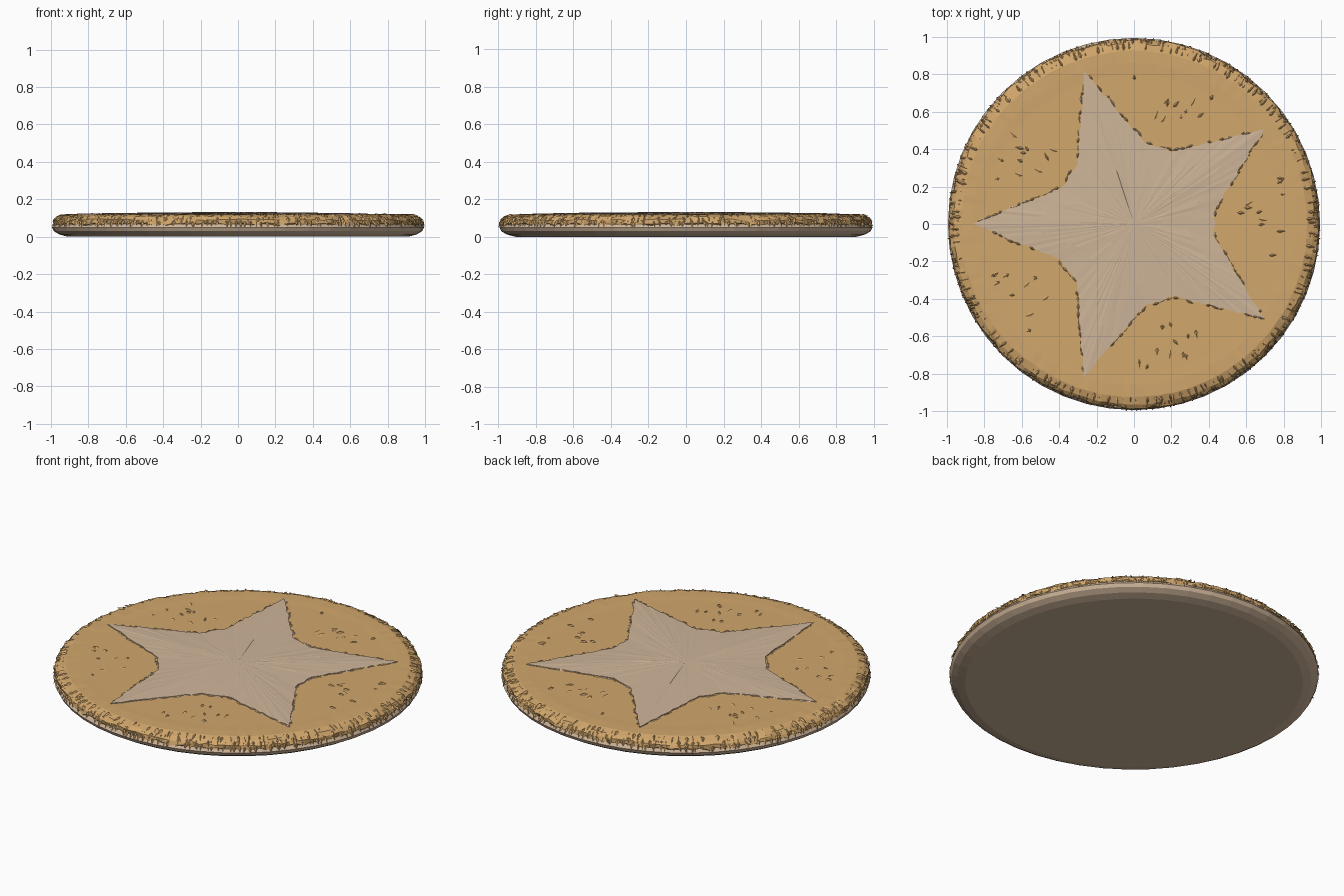
import bpy, bmesh, math, random
from mathutils import Vector

if "Cube" in bpy.data.objects:
    bpy.data.objects.remove(bpy.data.objects["Cube"])

random.seed(4)
rnd = random.uniform


def material(name, rgb):
    m = bpy.data.materials.new(name)
    m.diffuse_color = (*rgb, 1)
    m.use_nodes = True
    m.node_tree.nodes["Principled BSDF"].inputs["Base Color"].default_value = m.diffuse_color
    return m


BEIGE = material("pale beige", (0.62, 0.46, 0.32))
TAN = material("golden tan", (0.64, 0.385, 0.15))


def finish(name, bm, mat):
    bmesh.ops.recalc_face_normals(bm, faces=bm.faces[:])
    me = bpy.data.meshes.new(name)
    bm.to_mesh(me)
    bm.free()
    me.materials.append(mat)
    ob = bpy.data.objects.new(name, me)
    bpy.context.collection.objects.link(ob)
    return ob


def polar(r, a, z):
    return Vector((r * math.cos(a), r * math.sin(a), z))


def clamp(p):
    r = math.hypot(p.x, p.y)
    if r > 1:
        p.x, p.y = p.x / r, p.y / r
    return p


def lathe(bm, profile, n, jitter=None):
    """Revolve (r, z) points; the end rings are closed with flat caps."""
    rings = []
    for i, (r, z) in enumerate(profile):
        ring = []
        for k in range(n):
            dr, dz = jitter(i, k) if jitter else (0, 0)
            ring.append(bm.verts.new(clamp(polar(r + dr, math.tau * k / n, z + dz))))
        rings.append(ring)
    for lo, hi in zip(rings, rings[1:]):
        for k in range(n):
            j = (k + 1) % n
            bm.faces.new((lo[k], lo[j], hi[j], hi[k]))
    bm.faces.new(rings[0])
    bm.faces.new(rings[-1])


def tuft(bm, root, tip, width, lift):
    """Small pointed crumb lying on the surface, raised by the lift vector."""
    along = tip - root
    side = along.cross(lift).normalized() * width / 2
    mid = root + along * 0.45
    pts = [root - lift * 0.4, mid + side, mid - side, tip, mid + lift]
    v = [bm.verts.new(clamp(p)) for p in pts]
    for f in ((0, 1, 4), (1, 3, 4), (3, 2, 4), (2, 0, 4), (0, 2, 3, 1)):
        bm.faces.new([v[i] for i in f])


# Base disc with a softly rounded edge
bm = bmesh.new()
lathe(bm, [(0.91, 0.0), (0.955, 0.012), (0.985, 0.03), (0.995, 0.05),
           (0.985, 0.065), (0.95, 0.08)], 48)
finish("base_disc", bm, BEIGE)

# Crumbly top layer: wavy lower edge, ridged rim, flat middle
RIM = [(0.965, 0.055), (0.985, 0.068), (0.982, 0.09), (0.962, 0.108),
       (0.925, 0.119), (0.86, 0.120), (0.80, 0.1185)]
AMOUNT = [(0.008, 0.012), (0.008, 0.008), (0.008, 0.005), (0.006, 0.004),
          (0.003, 0.0015), (0.002, 0.0005), (0, 0)]


def rough(i, k):
    ar, az = AMOUNT[i]
    return rnd(-ar, ar), rnd(-az, az)


bm = bmesh.new()
lathe(bm, RIM, 150, rough)
finish("top_layer", bm, TAN)

# Ragged tufts hanging over the rim
bm = bmesh.new()
for row, (r0, z0, r1, z1, count) in enumerate([
        (0.915, 0.118, 0.978, 0.102, 170),
        (0.955, 0.108, 0.992, 0.080, 210),
        (0.975, 0.092, 0.996, 0.052, 210)]):
    for k in range(count):
        a = math.tau * (k + rnd(-0.4, 0.4)) / count
        s = rnd(-0.012, 0.012)
        root = polar(r0 + rnd(-0.015, 0.008), a, z0)
        tip = polar(r1 + rnd(-0.008, 0.006), a + s, z1 + rnd(-0.008, 0.008))
        out = Vector((math.cos(a), math.sin(a), 0))
        lift = (out * (0.3 + 0.35 * row) + Vector((0, 0, 1))).normalized()
        tuft(bm, root, tip, rnd(0.014, 0.026), lift * rnd(0.005, 0.010))
finish("rim_tufts", bm, TAN)

# Star outline: five tips with blunt inner notches, edges subdivided
corners = []
for k in range(5):
    a = math.pi + math.tau * k / 5
    corners += [polar(0.86, a, 0),
                polar(0.435, a + math.radians(36) - 0.17, 0),
                polar(0.435, a + math.radians(36) + 0.17, 0)]
outline = []
for i, p in enumerate(corners):
    q = corners[(i + 1) % len(corners)]
    n = 4 if i % 3 == 1 else 14
    for s in range(n):
        v = p.lerp(q, s / n)
        if s:
            v = v * (1 + rnd(-0.018, 0.018))
        outline.append(v)

# Star inlay: slightly domed plate with a short skirt
bm = bmesh.new()
rings = []
for f, z, j in ((1, 0.112, 0), (1, 0.1235, 0.001), (0.7, 0.127, 0.001), (0.35, 0.130, 0.001)):
    rings.append([bm.verts.new((p.x * f, p.y * f, z + rnd(-j, j))) for p in outline])
n = len(outline)
for lo, hi in zip(rings, rings[1:]):
    for k in range(n):
        bm.faces.new((lo[k], lo[(k + 1) % n], hi[(k + 1) % n], hi[k]))
centre = bm.verts.new((0, 0, 0.132))
for k in range(n):
    bm.faces.new((rings[-1][k], rings[-1][(k + 1) % n], centre))
finish("star_inlay", bm, BEIGE)

# Torn fringe along the star edge, alternating between both materials
fringes = {"star_fringe": (BEIGE, bmesh.new()), "crumb_fringe": (TAN, bmesh.new())}
for k in range(n):
    p, q = outline[k], outline[(k + 1) % n]
    if p.length > 0.82 or rnd(0, 1) < 0.3:
        continue
    bm = random.choice(list(fringes.values()))[1]
    off = p.normalized() * rnd(0.004, 0.012)
    z = Vector((0, 0, 0.121))
    tuft(bm, p + off + z, q + off + z, 0.014, Vector((0, 0, rnd(0.003, 0.007))))
for name, (mat, bm) in fringes.items():
    finish(name, bm, mat)

# Loose crumbs scattered between the star's arms
bm = bmesh.new()
for k in range(5):
    mid = math.tau * k / 5
    for c in range(11):
        r = rnd(0.55, 0.8)
        a = mid + rnd(-1, 1) * (0.12 + 0.75 * (r - 0.5))
        d = a + rnd(-0.5, 0.5)
        root = polar(r, a, 0.119)
        tip = root + polar(rnd(0.03, 0.06), d, 0)
        tuft(bm, root, tip, rnd(0.012, 0.022), Vector((0, 0, rnd(0.004, 0.007))))
finish("loose_crumbs", bm, TAN)
